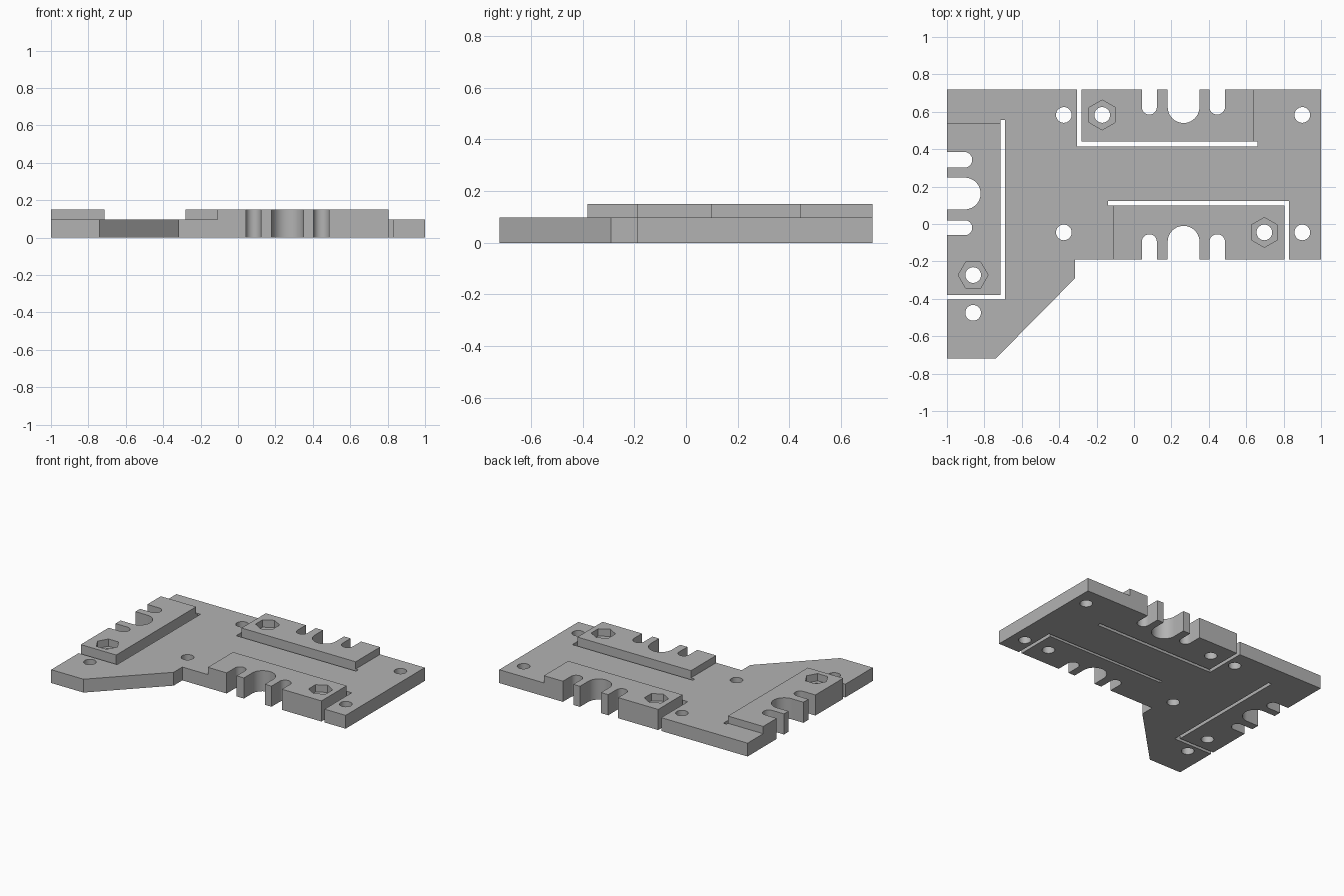
import bpy, bmesh
from math import sin, cos, pi, radians
from mathutils import Vector

if "Cube" in bpy.data.objects:
    bpy.data.objects.remove(bpy.data.objects["Cube"])

BASE, TOP = 0.097, 0.15      # plate and pad heights
BACK, FRONT, LEFT = 0.72, -0.19, -1.0

grey = bpy.data.materials.new("plain grey")
grey.use_nodes = True
grey.diffuse_color = (0.45, 0.45, 0.45, 1)
grey.node_tree.nodes["Principled BSDF"].inputs["Base Color"].default_value = grey.diffuse_color


def prism(name, points, z0, z1):
    bm = bmesh.new()
    face = bm.faces.new([bm.verts.new((x, y, z0)) for x, y in points])
    new = bmesh.ops.extrude_face_region(bm, geom=[face])["geom"]
    verts = [v for v in new if isinstance(v, bmesh.types.BMVert)]
    bmesh.ops.translate(bm, vec=(0, 0, z1 - z0), verts=verts)
    bmesh.ops.recalc_face_normals(bm, faces=bm.faces)
    mesh = bpy.data.meshes.new(name)
    bm.to_mesh(mesh)
    bm.free()
    mesh.materials.append(grey)
    obj = bpy.data.objects.new(name, mesh)
    bpy.context.collection.objects.link(obj)
    return obj


def rect(x0, x1, y0, y1):
    return [(x0, y0), (x1, y0), (x1, y1), (x0, y1)]


def ring(x, y, r, n, start=0.0):
    return [(x + r * cos(start + 2 * pi * i / n), y + r * sin(start + 2 * pi * i / n))
            for i in range(n)]


def combine(points, z0, z1, operation="DIFFERENCE"):
    tool = prism("cutter", points, z0, z1)
    tool.hide_render = True
    mod = plate.modifiers.new("shape", "BOOLEAN")
    mod.operation, mod.solver, mod.object = operation, "EXACT", tool
    bpy.ops.object.modifier_apply(modifier=mod.name)
    bpy.data.objects.remove(tool)


def through(points):
    combine(points, -0.1, 0.3)


def notch(origin, along, inward, r, depth):
    # Round-ended slot open at the plate edge
    o, u, v = Vector(origin), Vector(along), Vector(inward)
    pts = [o - v * 0.1 + u * r]
    pts += [o + v * (depth - r + r * sin(pi * i / 20)) + u * r * cos(pi * i / 20)
            for i in range(21)]
    pts.append(o - v * 0.1 - u * r)
    through([tuple(p) for p in pts])


# Base plate
plate = prism("mounting_plate", [(-1, -0.72), (-0.74, -0.72), (-0.315, -0.29),
                                 (-0.315, FRONT), (1, FRONT), (1, BACK), (-1, BACK)], 0, BASE)
bpy.context.view_layer.objects.active = plate
plate.select_set(True)

# Raised clamp pads
for pad in (rect(-0.28, 0.64, 0.44, BACK), rect(-0.11, 0.805, FRONT, 0.10),
            rect(LEFT, -0.715, -0.38, 0.54)):
    combine(pad, 0, TOP, "UNION")

# L-shaped relief slots that free each pad on two sides
for (ax, ay), corner, (bx, by), w in (
        ((-0.305, 0.9), (-0.305, 0.415), (0.66, 0.415), (0.025, 0.025)),
        ((0.83, -0.4), (0.83, 0.122), (-0.14, 0.122), (-0.025, -0.022)),
        ((-0.69, 0.555), (-0.69, -0.405), (-1.2, -0.405), (-0.025, 0.025))):
    cx, cy = corner
    through([(cx, cy), (bx, by), (bx, by + w[1]), (cx + w[0], cy + w[1]),
             (cx + w[0], ay), (ax, ay)])

# Edge notches: one wide between two narrow
for origin, along, inward in (((0.265, BACK), (1, 0), (0, -1)),
                              ((0.265, FRONT), (1, 0), (0, 1)),
                              ((LEFT, 0.163), (0, 1), (1, 0))):
    for offset, r, depth in ((-0.183, 0.04, 0.135), (0, 0.085, 0.18), (0.18, 0.042, 0.135)):
        notch(Vector(origin) + Vector(along) * offset, along, inward, r, depth)

# Plain screw holes
for x, y in ((-0.375, 0.583), (0.9, 0.583), (-0.375, -0.045), (0.9, -0.045), (-0.86, -0.475)):
    through(ring(x, y, 0.042, 32))

# Pad holes with hexagonal nut pockets
for x, y, start in ((-0.17, 0.583, pi / 2), (0.697, -0.045, pi / 2), (-0.86, -0.273, 0)):
    through(ring(x, y, 0.042, 32))
    combine(ring(x, y, 0.08, 6, start), BASE, 0.3)

bpy.ops.object.shade_smooth_by_angle(angle=radians(30))
